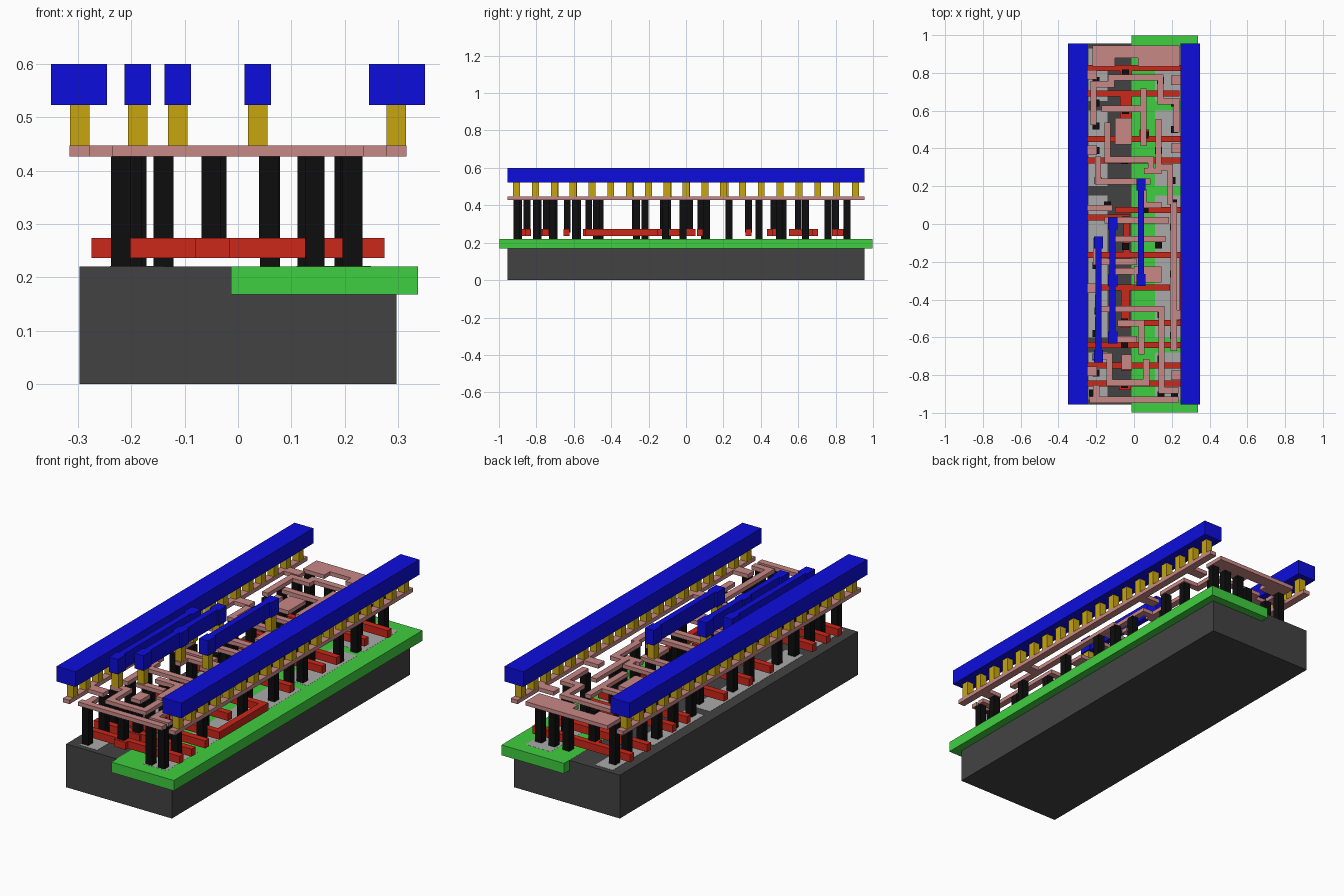
import bpy, bmesh


def layer(name, color, rects, z0, z1):
    """One flat layer made of boxes given as (x0, x1, y0, y1)."""
    bm = bmesh.new()
    for x0, x1, y0, y1 in rects:
        g = bmesh.ops.create_cube(bm, size=1)
        for v in g["verts"]:
            v.co.x = x1 if v.co.x > 0 else x0
            v.co.y = y1 if v.co.y > 0 else y0
            v.co.z = z1 if v.co.z > 0 else z0
    me = bpy.data.meshes.new(name)
    bm.to_mesh(me)
    bm.free()
    ob = bpy.data.objects.new(name, me)
    bpy.context.collection.objects.link(ob)
    mat = bpy.data.materials.get(color[0]) or bpy.data.materials.new(color[0])
    mat.diffuse_color = (*color[1], 1)
    me.materials.append(mat)
    return ob


def wire(points, w):
    """Right-angled path turned into overlapping boxes."""
    h = w / 2
    return [(min(a[0], b[0]) - h, max(a[0], b[0]) + h,
             min(a[1], b[1]) - h, max(a[1], b[1]) + h)
            for a, b in zip(points, points[1:])]


def wires(paths, w):
    return [r for p in paths for r in wire(p, w)]


def squares(points, w=0.037):
    h = w / 2
    return [(x - h, x + h, y - h, y + h) for x, y in points]


DARK = ("dark_grey", (0.055, 0.055, 0.055))
LIGHT = ("light_grey", (0.4, 0.4, 0.4))
GREEN = ("green", (0.05, 0.62, 0.05))
RED = ("red", (0.6, 0.02, 0.01))
BLACK = ("black", (0.004, 0.004, 0.004))
PINK = ("pink", (0.58, 0.25, 0.24))
GOLD = ("gold", (0.58, 0.38, 0.005))
BLUE = ("blue", (0.004, 0.004, 0.72))

# Base slab and well
layer("substrate", DARK, [(-0.297, 0.297, -0.955, 0.955)], 0, 0.22)
layer("well", GREEN, [(-0.013, 0.338, -0.998, 0.998)], 0.168, 0.2205)

# Active areas, flush with the slab top
spans = [(-0.93, -0.68), (-0.6, 0.15), (0.2, 0.6), (0.65, 0.93)]
layer("active_areas", LIGHT,
      [(a, b, y0, y1) for y0, y1 in spans
       for a, b in ((-0.24, -0.14), (0.11, 0.25))], 0.2, 0.221)

# Red gates: bars across the cell plus contact pads and a connecting run
gates = [(-0.275, 0.275, 0.825), (-0.02, 0.24, 0.69), (-0.275, -0.02, 0.69),
         (-0.25, 0.25, 0.45), (-0.25, 0.25, 0.335), (-0.1, 0.25, 0.075),
         (-0.25, -0.02, 0.035), (-0.25, 0.275, -0.165), (-0.25, 0.19, -0.335),
         (-0.06, 0.275, -0.525), (-0.275, 0.275, -0.64),
         (-0.275, 0.275, -0.75), (-0.275, 0.275, -0.845)]
bars = [(a, b, y - 0.016, y + 0.016) for a, b, y in gates]
pads = [(-0.075, -0.01, 0.78, 0.83), (-0.075, -0.01, 0.55, 0.69),
        (0.242, 0.275, -0.53, -0.16), (-0.055, -0.02, -0.165, 0.035),
        (-0.08, -0.015, -0.88, -0.83), (-0.07, -0.01, -0.775, -0.73),
        (0.03, 0.08, 0.44, 0.5), (-0.07, -0.02, -0.55, -0.335)]
layer("gates", RED, bars + pads, 0.236, 0.274)

# Black contact posts standing on the active areas and on the gates
lower = [(-0.22, -0.895), (-0.2, -0.79), (-0.2, -0.705), (-0.2, -0.58),
         (-0.19, -0.46), (-0.2, -0.22), (-0.19, -0.1), (-0.14, 0.1),
         (-0.19, 0.23), (-0.2, 0.39), (-0.2, 0.52), (-0.2, 0.64),
         (-0.2, 0.76), (-0.2, 0.86)]
upper = [(0.144, -0.905), (0.215, -0.905), (0.215, -0.8), (0.144, -0.715),
         (0.21, -0.59), (0.144, -0.48), (0.21, -0.265), (0.13, -0.11),
         (0.21, -0.015), (0.21, 0.11), (0.2, 0.23), (0.13, 0.39), (0.215, 0.5),
         (0.215, 0.64), (0.14, 0.76), (0.215, 0.86), (0.14, 0.86), (0.06, 0.86)]
layer("contact_posts", BLACK, squares(lower + upper), 0.22, 0.427)
on_gate = [(-0.05, -0.85), (-0.04, -0.745), (-0.05, -0.635), (-0.05, -0.52),
           (0.058, -0.27), (-0.045, -0.12), (-0.045, 0.02), (0.058, 0.08),
           (-0.05, 0.335), (0.058, 0.47), (-0.045, 0.6), (-0.045, 0.8)]
layer("gate_posts", BLACK, squares(on_gate), 0.255, 0.427)

# Pink local wiring
W = 0.033
top_half = [
    [(-0.12, 0.74), (-0.12, 0.775), (0.14, 0.775), (0.14, 0.65), (0.225, 0.65),
     (0.225, 0.5)],
    [(-0.12, 0.74), (-0.215, 0.74), (-0.215, 0.54)],
    [(0.05, 0.7), (0.05, 0.43)], [(-0.155, 0.61), (0.05, 0.61)],
    [(0.13, 0.54), (0.13, 0.3), (0.19, 0.3), (0.19, 0.12)],
    [(-0.14, 0.52), (-0.14, 0.34), (0.09, 0.34), (0.09, 0.29)],
    [(-0.19, 0.34), (-0.19, 0.225), (0.07, 0.225)],
    [(0.07, 0.28), (0.13, 0.28)], [(-0.23, 0.085), (-0.13, 0.085)],
    [(0.05, 0.17), (0.05, 0.1), (0.13, 0.1)], [(-0.14, 0.02), (0.17, 0.02)]]
bottom_half = [
    [(0.21, 0.1), (0.21, -0.655)], [(-0.1, -0.08), (0.15, -0.08)],
    [(-0.2, -0.09), (-0.2, -0.2), (0, -0.2)],
    [(-0.11, -0.31), (-0.11, -0.25), (0.06, -0.25)],
    [(-0.19, -0.39), (-0.19, -0.45), (0.145, -0.45), (0.145, -0.875)],
    [(-0.07, -0.525), (0.04, -0.525), (0.04, -0.675)],
    [(-0.19, -0.51), (-0.19, -0.62)], [(-0.12, -0.61), (0, -0.61)],
    [(-0.2, -0.7), (-0.13, -0.7), (-0.13, -0.84), (0.065, -0.84),
     (0.065, -0.73)],
    [(-0.22, -0.93), (0.22, -0.93)], [(-0.2, -0.87), (-0.2, -0.93)],
    [(0.145, -0.88), (0.22, -0.88)]]
blocks = [(-0.22, 0.24, 0.88, 0.945), (-0.22, -0.1, 0.835, 0.88),
          (0.02, 0.24, 0.835, 0.88), (-0.1, -0.01, 0.42, 0.56),
          (0.0, 0.145, -0.31, -0.225), (-0.065, -0.01, -0.77, -0.69)]
layer("local_wiring", PINK, wires(top_half + bottom_half, W) + blocks,
      0.427, 0.447)

# Pink edge rails with short taps inward
taps = [(s * 0.245 - 0.05, s * 0.245 + 0.05, y - 0.025, y + 0.025)
        for s, ys in ((-1, (0.79, 0.39, -0.34, -0.78)),
                      (1, (0.76, 0.4, -0.48, -0.8))) for y in ys]
edges = [(s * 0.297 - 0.019, s * 0.297 + 0.019, -0.955, 0.955) for s in (-1, 1)]
layer("local_rails", PINK, edges + taps, 0.427, 0.447)

# Blue rails and straps: (x, end pad positions)
straps = [(-0.188, (-0.7, -0.097)), (-0.113, (-0.6, -0.3, 0.003)),
          (0.037, (-0.297, 0.21))]
for side, s in (("left", -1), ("right", 1)):
    layer(side + "_power_rail", BLUE,
          [(s * 0.298 - 0.0525, s * 0.298 + 0.0525, -0.955, 0.955)], 0.523, 0.6)
for i, (x, ys) in enumerate(straps):
    bar = [(x - 0.0155, x + 0.0155, ys[0], ys[-1])]
    ends = [(x - 0.025, x + 0.025, y - 0.032, y + 0.032) for y in ys]
    layer(f"strap_{i + 1}", BLUE, bar + ends, 0.523, 0.6)

# Gold posts under the rails and the strap pads
rail_pts = [(s * 0.297, (k - 9) * 0.1006) for s in (-1, 1) for k in range(19)]
strap_pts = [(x, y) for x, ys in straps for y in ys]
layer("gold_posts", GOLD, squares(rail_pts + strap_pts), 0.447, 0.523)
